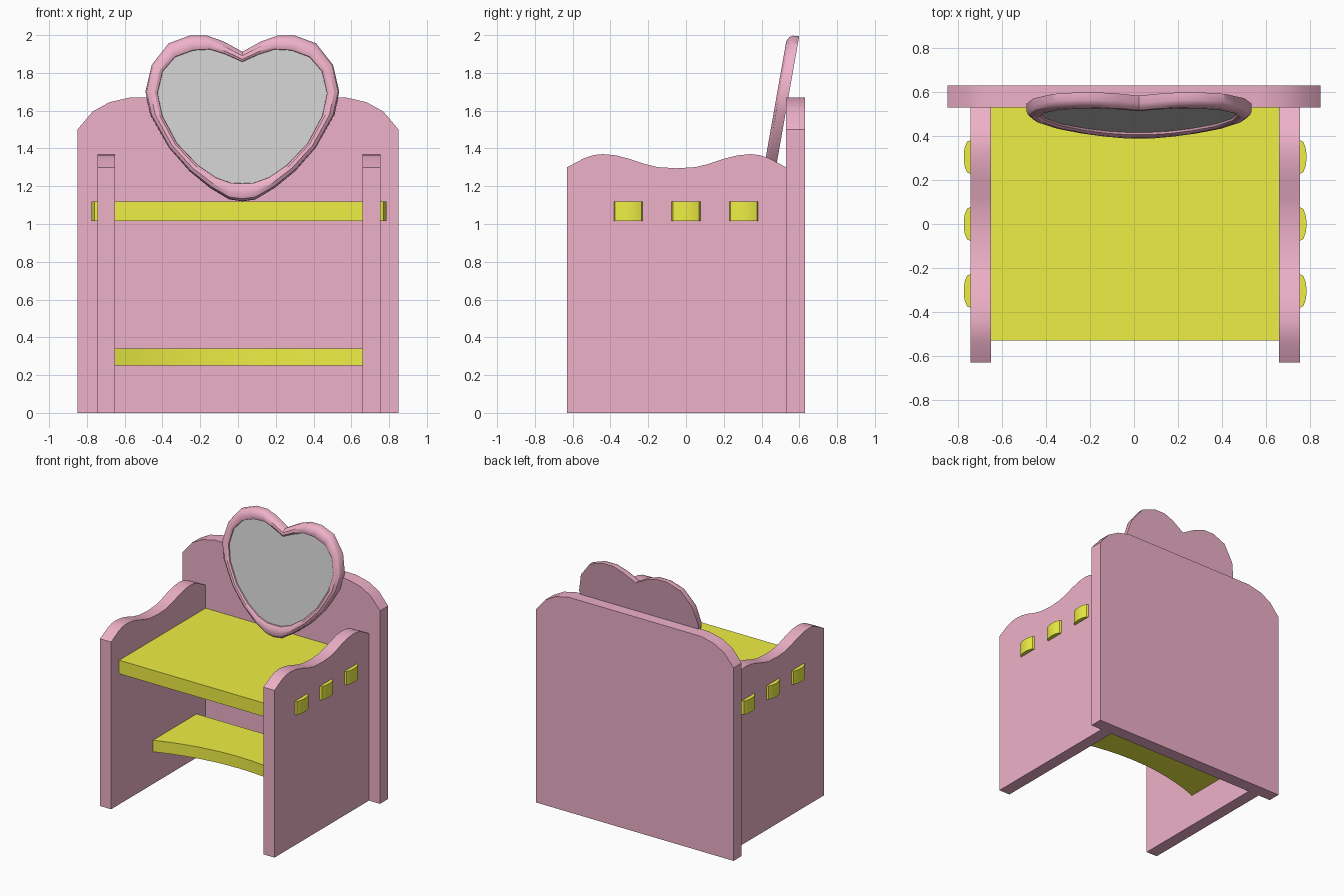
import bpy, bmesh, math
from mathutils import Vector

if "Cube" in bpy.data.objects:
    bpy.data.objects.remove(bpy.data.objects["Cube"])


def material(name, rgb):
    m = bpy.data.materials.new(name)
    m.diffuse_color = (*rgb, 1)
    m.use_nodes = True
    m.node_tree.nodes["Principled BSDF"].inputs["Base Color"].default_value = m.diffuse_color
    return m


PINK = material("pink_paint", (0.86, 0.44, 0.58))
YELLOW = material("yellow_paint", (0.86, 0.86, 0.06))
CX = 0.005  # centre line of the side panels and shelves


def finish(name, bm, mat=None):
    bmesh.ops.recalc_face_normals(bm, faces=bm.faces)
    me = bpy.data.meshes.new(name)
    bm.to_mesh(me)
    bm.free()
    ob = bpy.data.objects.new(name, me)
    bpy.context.collection.objects.link(ob)
    if mat:
        me.materials.append(mat)
    bpy.ops.object.select_all(action='DESELECT')
    ob.select_set(True)
    bpy.context.view_layer.objects.active = ob
    bpy.ops.object.shade_smooth_by_angle(angle=math.radians(30))
    return ob


def prism(name, outline, axis, lo, hi, mat):
    """Extrude a 2D outline along an axis (0=x, 1=y, 2=z) from lo to hi."""
    bm = bmesh.new()
    verts = []
    for p in outline:
        co = list(p)
        co.insert(axis, lo)
        verts.append(bm.verts.new(co))
    face = bm.faces.new(verts)
    ext = bmesh.ops.extrude_face_region(bm, geom=[face])
    step = Vector((0, 0, 0))
    step[axis] = hi - lo
    bmesh.ops.translate(bm, vec=step, verts=[g for g in ext['geom'] if isinstance(g, bmesh.types.BMVert)])
    return finish(name, bm, mat)


def mirrored(half, c=0.0):
    """Complete a half outline (positive side) about the line u = c."""
    other = [(2 * c - u, v) for u, v in reversed(half) if abs(u - c) > 1e-6]
    return half + other


# Back panel with rounded shoulders
prism("back_panel", mirrored([(0.85, 0), (0.85, 1.5), (0.77, 1.595), (0.68, 1.645), (0.57, 1.67)]),
      1, 0.53, 0.63, PINK)

# Side panels with a wavy top edge
wave = [(0.53, 0), (0.53, 1.30), (0.44, 1.348), (0.39, 1.365), (0.34, 1.37), (0.27, 1.363),
        (0.20, 1.345), (0.12, 1.318), (0.05, 1.301), (-0.05, 1.295)]
prism("side_panel_right", mirrored(wave, -0.05), 0, CX + 0.655, CX + 0.75, PINK)
prism("side_panel_left", mirrored(wave, -0.05), 0, CX - 0.75, CX - 0.655, PINK)

# Table top
prism("table_top", [(CX - 0.655, -0.53), (CX + 0.655, -0.53), (CX + 0.655, 0.53), (CX - 0.655, 0.53)],
      2, 1.015, 1.12, YELLOW)

# Rounded pegs poking through the side panels
for s, side in ((1, "right"), (-1, "left")):
    for i, y in enumerate((-0.305, 0, 0.305)):
        half = [(0.65, 0.076), (0.75, 0.076), (0.765, 0.070), (0.776, 0.042), (0.78, 0.014)]
        pts = half + [(u, -v) for u, v in reversed(half)]
        prism(f"peg_{side}_{i + 1}", [(CX + s * u, y + v) for u, v in pts], 2, 1.015, 1.12, YELLOW)

# Lower shelf with a scooped front edge
front = []
for i in range(13):
    t = -1 + i / 6
    front.append((CX + 0.655 * t, -0.115 + 0.12 * (1 - t * t)))
prism("lower_shelf", front + [(CX + 0.655, 0.42), (CX - 0.655, 0.42)], 2, 0.25, 0.34, YELLOW)

# Heart mirror leaning against the back panel
OUTER = [(0, 1.91), (0.10, 1.965), (0.185, 1.995), (0.28, 1.995), (0.39, 1.955), (0.48, 1.84),
         (0.513, 1.70), (0.488, 1.58), (0.39, 1.405), (0.28, 1.28), (0.17, 1.19), (0.07, 1.13), (0, 1.12)]
INNER = [(0, 1.855), (0.09, 1.895), (0.17, 1.92), (0.26, 1.915), (0.355, 1.88), (0.42, 1.805),
         (0.447, 1.69), (0.422, 1.57), (0.345, 1.425), (0.235, 1.31), (0.14, 1.245), (0.06, 1.217), (0, 1.215)]
TILT = math.radians(10)


def heart_ring(bm, t, depth):
    """Ring of vertices between the outer (t=0) and inner (t=1) heart."""
    half = [(a + (c - a) * t, b + (d - b) * t) for (a, b), (c, d) in zip(OUTER, INNER)]
    ring = []
    for u, z in mirrored(half):
        y = 0.445 + (z - 1.12) * math.tan(TILT)
        ring.append(bm.verts.new((0.023 + u, y - depth * math.cos(TILT), z + 0.3 * depth * math.sin(TILT))))
    return ring


bm = bmesh.new()
rings = [heart_ring(bm, t, d) for t, d in
         ((0, 0), (0, 0.035), (0.12, 0.052), (0.4, 0.064), (0.75, 0.064), (0.96, 0.055), (1, 0.035))]
bm.faces.new(rings[0])
for a, b in zip(rings, rings[1:]):
    for i in range(len(a)):
        j = (i + 1) % len(a)
        bm.faces.new((a[i], a[j], b[j], b[i]))
bm.faces.new(rings[-1])
finish("heart_frame", bm, PINK)

# Grey mirror glass
bm = bmesh.new()
glass_back, glass_front = heart_ring(bm, 0.98, 0.02), heart_ring(bm, 0.98, 0.045)
bm.faces.new(glass_back)
bm.faces.new(glass_front)
for i in range(len(glass_back)):
    j = (i + 1) % len(glass_back)
    bm.faces.new((glass_back[i], glass_back[j], glass_front[j], glass_front[i]))
finish("mirror_glass", bm)
